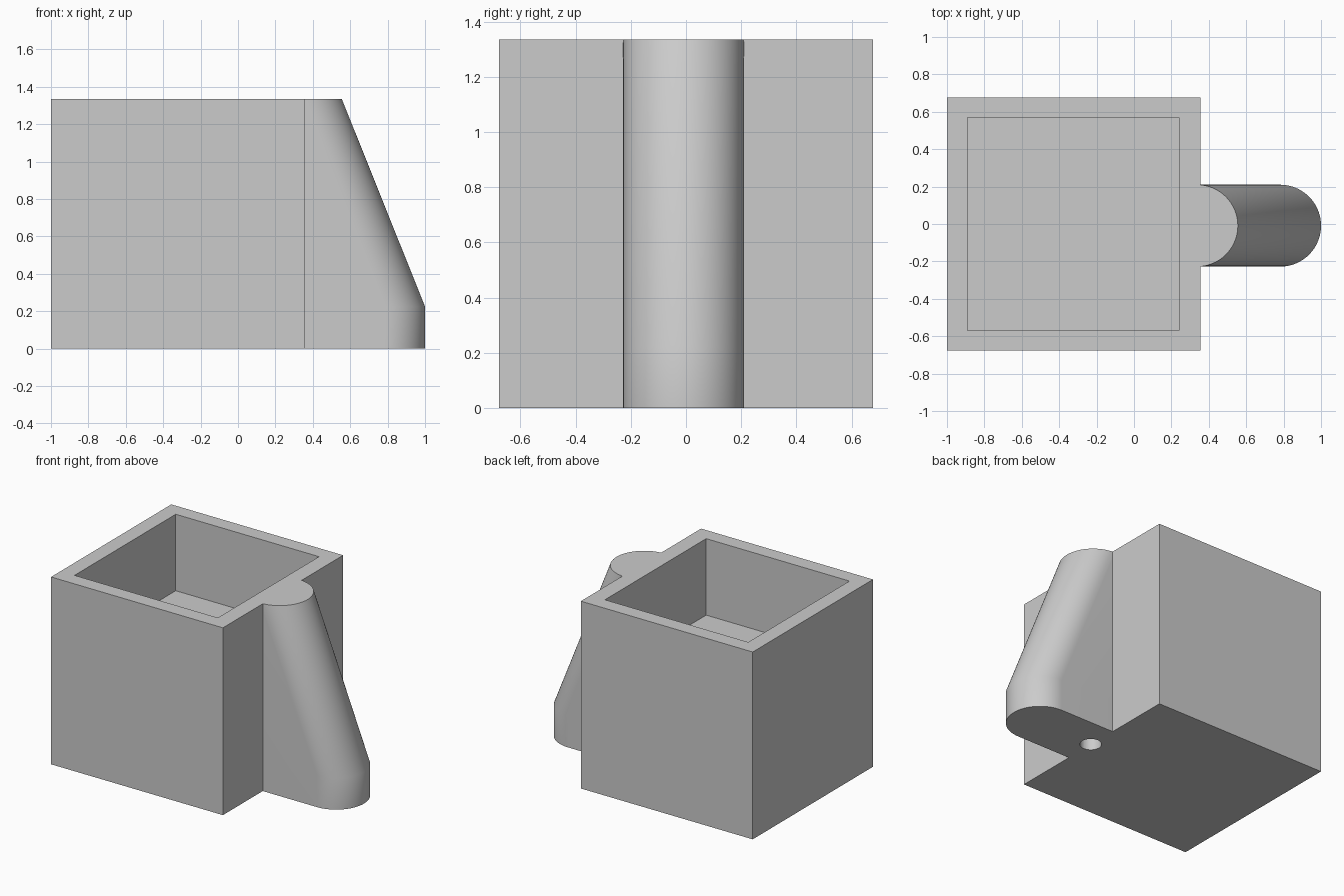
import bpy, bmesh
from math import sin, cos, pi, radians

cube = bpy.data.objects.get("Cube")
if cube:
    bpy.data.objects.remove(cube, do_unlink=True)

grey = bpy.data.materials.new("plain grey")
grey.use_nodes = True
colour = (0.6, 0.6, 0.6, 1)
grey.diffuse_color = colour
grey.node_tree.nodes["Principled BSDF"].inputs["Base Color"].default_value = colour

HEIGHT = 1.335


def loft(name, rings):
    """Closed solid through a stack of matching rings."""
    bm = bmesh.new()
    rows = [[bm.verts.new(p) for p in ring] for ring in rings]
    for low, high in zip(rows, rows[1:]):
        for i in range(len(low)):
            j = (i + 1) % len(low)
            bm.faces.new((low[i], low[j], high[j], high[i]))
    bm.faces.new(rows[0][::-1])
    bm.faces.new(rows[-1])
    bmesh.ops.recalc_face_normals(bm, faces=bm.faces)
    mesh = bpy.data.meshes.new(name)
    bm.to_mesh(mesh)
    bm.free()
    mesh.materials.append(grey)
    obj = bpy.data.objects.new(name, mesh)
    bpy.context.collection.objects.link(obj)
    return obj


def box(name, x0, x1, half_y, z0, z1):
    return loft(name, [[(x0, -half_y, z), (x1, -half_y, z), (x1, half_y, z), (x0, half_y, z)]
                       for z in (z0, z1)])


def spout_ring(tip, z, r=0.219, y=-0.009, steps=48):
    """Flat inner end and half-round outer end."""
    arc = [(tip - r + r * cos(a), y + r * sin(a), z)
           for a in (pi * (i / steps - 0.5) for i in range(steps + 1))]
    return [(0.3, y - r, z)] + arc + [(0.3, y + r, z)]


def combine(target, tool, operation):
    mod = target.modifiers.new(tool.name, "BOOLEAN")
    mod.object = tool
    mod.operation = operation
    mod.solver = "EXACT"
    bpy.context.view_layer.objects.active = target
    bpy.ops.object.modifier_apply(modifier=mod.name)
    bpy.data.objects.remove(tool, do_unlink=True)


# Square body with the sloping half-round rib
body = box("square_holder", -1, 0.355, 0.677, 0, HEIGHT)
rib = loft("sloping_rib", [spout_ring(1, 0), spout_ring(1, 0.225), spout_ring(0.555, HEIGHT)])
combine(body, rib, "UNION")

# Open cavity in the top
combine(body, box("cavity", -0.89, 0.24, 0.57, 0.79, HEIGHT + 0.2), "DIFFERENCE")

# Blind round hole underneath
hole = loft("bottom_hole", [[(0.357 + 0.07 * cos(2 * pi * i / 32), -0.007 + 0.07 * sin(2 * pi * i / 32), z)
                             for i in range(32)] for z in (-0.1, 0.6)])
combine(body, hole, "DIFFERENCE")

bpy.ops.object.select_all(action="DESELECT")
body.select_set(True)
bpy.context.view_layer.objects.active = body
bpy.ops.object.shade_smooth_by_angle(angle=radians(25))
